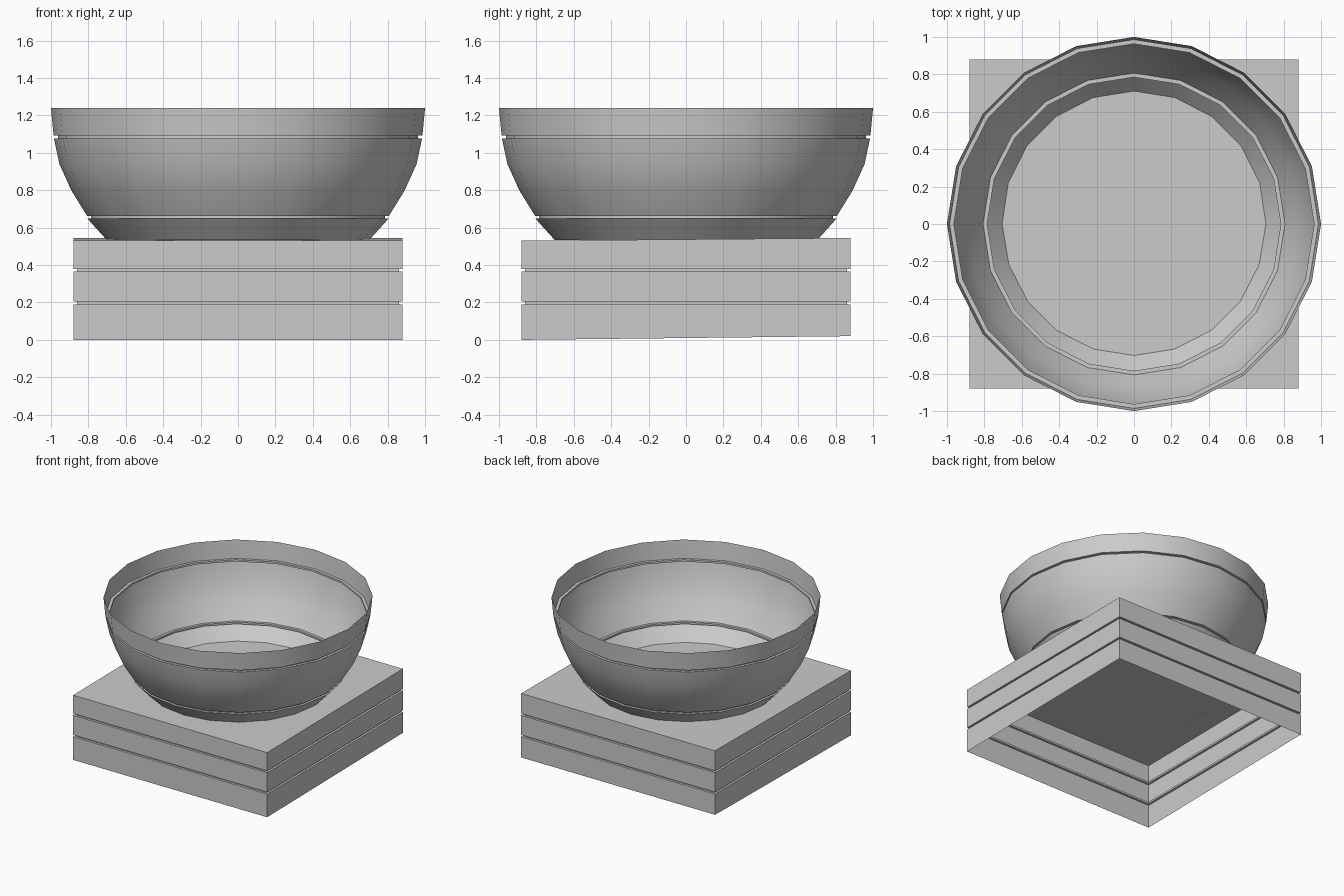
import bpy, bmesh, math

if "Cube" in bpy.data.objects:
    bpy.data.objects.remove(bpy.data.objects["Cube"])


def loft(name, rings, cap_last=False):
    """Skin a stack of closed rings into an open shell."""
    bm = bmesh.new()
    loops = [[bm.verts.new(p) for p in ring] for ring in rings]
    n = len(loops[0])
    for a, b in zip(loops, loops[1:]):
        for i in range(n):
            j = (i + 1) % n
            bm.faces.new((a[i], a[j], b[j], b[i]))
    if cap_last:
        bm.faces.new(loops[-1])
    mesh = bpy.data.meshes.new(name)
    bm.to_mesh(mesh)
    bm.free()
    obj = bpy.data.objects.new(name, mesh)
    bpy.context.collection.objects.link(obj)
    return obj


def circle(r, z, sides=20):
    return [(r * math.cos(math.tau * i / sides), r * math.sin(math.tau * i / sides), z)
            for i in range(sides)]


def square(h, z_front, z_back=None):
    z_back = z_front if z_back is None else z_back
    return [(-h, -h, z_front), (h, -h, z_front), (h, h, z_back), (-h, h, z_back)]


# Square plinth: open underneath, two grooves, slightly sloping top and bottom
W, G = 0.88, 0.862
loft("plinth", [
    square(W, 0.0, 0.02),
    square(W, 0.19), square(G, 0.19), square(G, 0.205), square(W, 0.205),
    square(W, 0.365), square(G, 0.365), square(G, 0.38), square(W, 0.38),
    square(W, 0.53, 0.545),
], cap_last=True)

# Thin-walled bowl with a groove above the foot and one below the rim
profile = [(0.703, 0.535), (0.805, 0.648), (0.785, 0.648), (0.785, 0.663),
           (0.807, 0.663), (0.89, 0.797), (0.955, 0.94), (0.984, 1.077),
           (0.963, 1.077), (0.963, 1.092), (0.986, 1.092), (1.0, 1.24)]
bowl = loft("bowl", [circle(r, z) for r, z in profile])
bpy.context.view_layer.objects.active = bowl
bowl.select_set(True)
bpy.ops.object.shade_smooth_by_angle(angle=math.radians(30))
